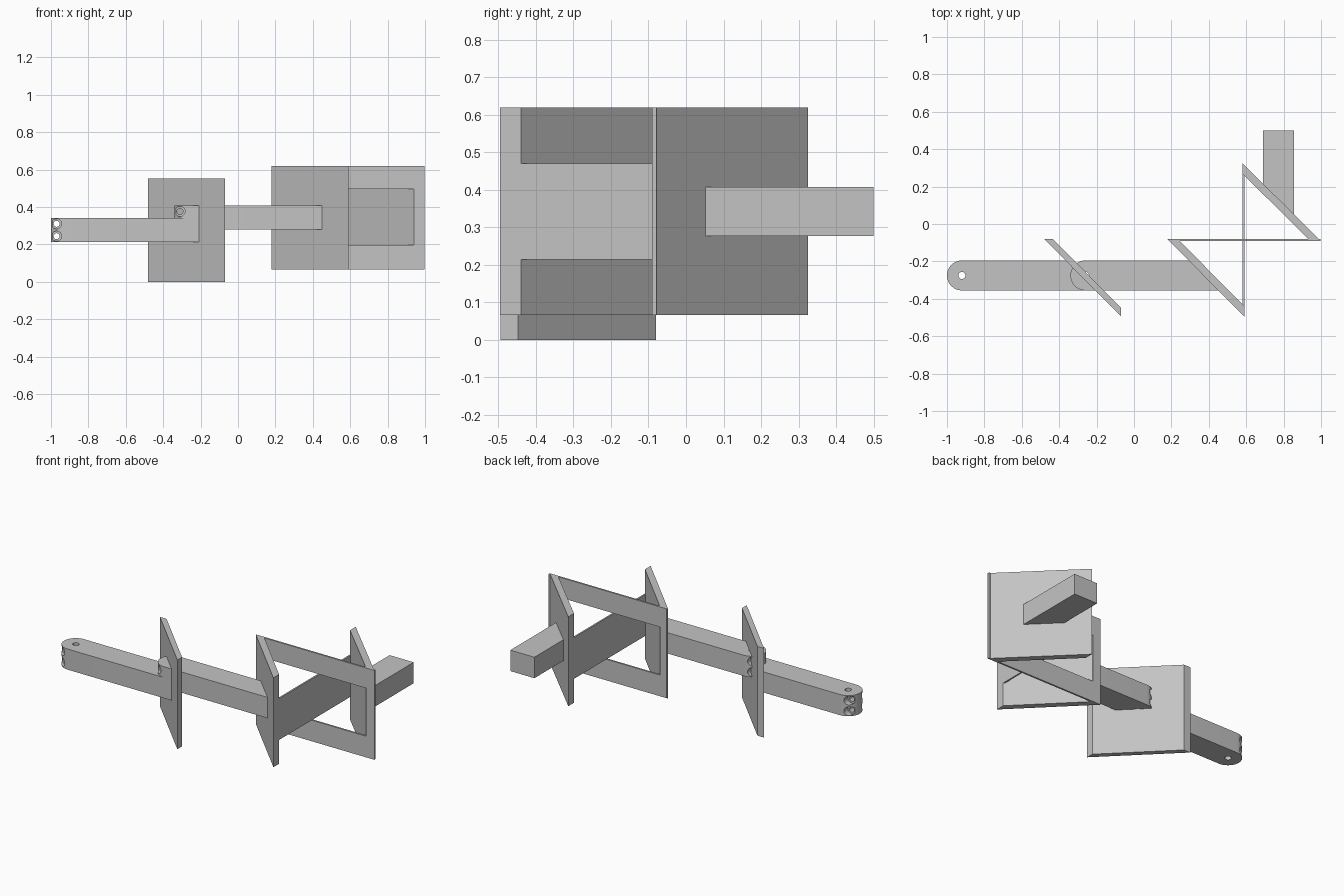
import bpy, bmesh, math
from mathutils import Matrix

if "Cube" in bpy.data.objects:
    bpy.data.objects.remove(bpy.data.objects["Cube"])

grey = bpy.data.materials.new("plain grey")
grey.diffuse_color = (0.55, 0.55, 0.55, 1)
grey.use_nodes = True
grey.node_tree.nodes["Principled BSDF"].inputs["Base Color"].default_value = grey.diffuse_color


def prism(name, outline, z0, z1):
    """Extrude an xy outline from z0 to z1."""
    bm = bmesh.new()
    face = bm.faces.new([bm.verts.new((x, y, z0)) for x, y in outline])
    top = bmesh.ops.extrude_face_region(bm, geom=[face])["geom"]
    for v in top:
        if isinstance(v, bmesh.types.BMVert):
            v.co.z = z1
    bmesh.ops.recalc_face_normals(bm, faces=bm.faces)
    me = bpy.data.meshes.new(name)
    bm.to_mesh(me)
    bm.free()
    me.materials.append(grey)
    ob = bpy.data.objects.new(name, me)
    bpy.context.collection.objects.link(ob)
    return ob


def box(name, x0, x1, y0, y1, z0, z1):
    return prism(name, [(x0, y0), (x1, y0), (x1, y1), (x0, y1)], z0, z1)


def cut(ob, cutter):
    cutter.hide_render = True
    cutter.hide_viewport = True
    cutter.display_type = 'WIRE'
    mod = ob.modifiers.new("cut", 'BOOLEAN')
    mod.operation, mod.solver, mod.object = 'DIFFERENCE', 'EXACT', cutter


def apply_cuts(ob):
    """Bake the cuts and delete the helper cutters."""
    deps = bpy.context.evaluated_depsgraph_get()
    me = bpy.data.meshes.new_from_object(ob.evaluated_get(deps))
    helpers = [m.object for m in ob.modifiers]
    ob.modifiers.clear()
    ob.data = me
    for h in helpers:
        bpy.data.objects.remove(h)
    bpy.context.view_layer.objects.active = ob
    ob.select_set(True)
    bpy.ops.object.shade_smooth_by_angle(angle=math.radians(30))
    ob.select_set(False)


def rod(r, centre, half, along_y):
    pts = [(r * math.cos(a), r * math.sin(a)) for a in
           (i * math.tau / 24 for i in range(24))]
    ob = prism("hole_cutter", pts, -half, half)
    if along_y:
        ob.data.transform(Matrix.Rotation(math.pi / 2, 4, 'X'))
    ob.data.transform(Matrix.Translation(centre))
    return ob


def diagonal_plate(name, x0, x1, y_top, y_bot, w, z0, z1, flip=1):
    """45 degree plate with its ends cut square to the axes."""
    if flip > 0:
        pts = [(x0, y_top), (x0 + w, y_top), (x1, y_bot + w), (x1, y_bot)]
    else:
        pts = [(x0, y_top), (x0, y_top - w), (x1 - w, y_bot), (x1, y_bot)]
    return prism(name, pts, z0, z1)


YC, R = -0.275, 0.08


def round_bar(name, x_end, diag, z0, z1):
    """Bar with a rounded pierced left end, stopping on the plane x + y = diag."""
    cx = x_end + R
    pts = [(cx + R * math.cos(a), YC + R * math.sin(a)) for a in
           (math.pi / 2 + i * math.pi / 24 for i in range(25))]
    pts += [(diag - YC + R, YC - R), (diag - YC - R, YC + R)]
    if diag - YC - R < cx:                       # avoid a folded outline
        raise ValueError(name)
    ob = prism(name, pts, z0, z1)
    zm = (z0 + z1) / 2
    cut(ob, rod(0.019, (cx, YC, zm), 0.2, False))          # upright pin hole
    for s in (-1, 1):
        z = zm + s * 0.033
        cut(ob, rod(0.016, (x_end + 0.03, YC, z), 0.2, True))   # through hole
        for side in (-1, 1):                                # wider mouth
            cut(ob, rod(0.027, (x_end + 0.03, YC + side * 0.12, z), 0.085, True))
    bpy.context.view_layer.update()
    apply_cuts(ob)
    return ob


# left link: bar ending on a diagonal plate
round_bar("left_bar", -1.0, -0.545, 0.213, 0.341)
diagonal_plate("left_plate", -0.48, -0.07, -0.08, -0.494, 0.046, 0, 0.553)

# middle link: bar passing the left plate and ending on the centre plate
round_bar("middle_bar", -0.34, 0.11, 0.279, 0.408)
diagonal_plate("centre_plate", 0.178, 0.59, -0.08, -0.496, 0.056, 0.066, 0.62)

# right plate and its bar
diagonal_plate("right_plate", 0.58, 0.998, 0.325, -0.09, 0.056, 0.066, 0.62, -1)
prism("right_bar", [(0.69, 0.5), (0.69, 0.19), (0.855, 0.025), (0.855, 0.5)],
      0.277, 0.407)

# windowed frame joining the two diagonal plates
FX0, FX1, FY0, FY1 = 0.178, 0.998, -0.09, -0.079
for nm, a, b in (("frame_bottom", 0.066, 0.197), ("frame_top", 0.495, 0.62)):
    box(nm, FX0 + 0.01, FX1, FY0, FY1, a, b)
box("frame_left", FX0 + 0.01, 0.235, FY0, FY1, 0.197, 0.495)
box("frame_right", 0.94, FX1, FY0, FY1, 0.197, 0.495)

# web running through the frame window
box("cross_web", 0.58, 0.59, -0.485, 0.315, 0.214, 0.47)
